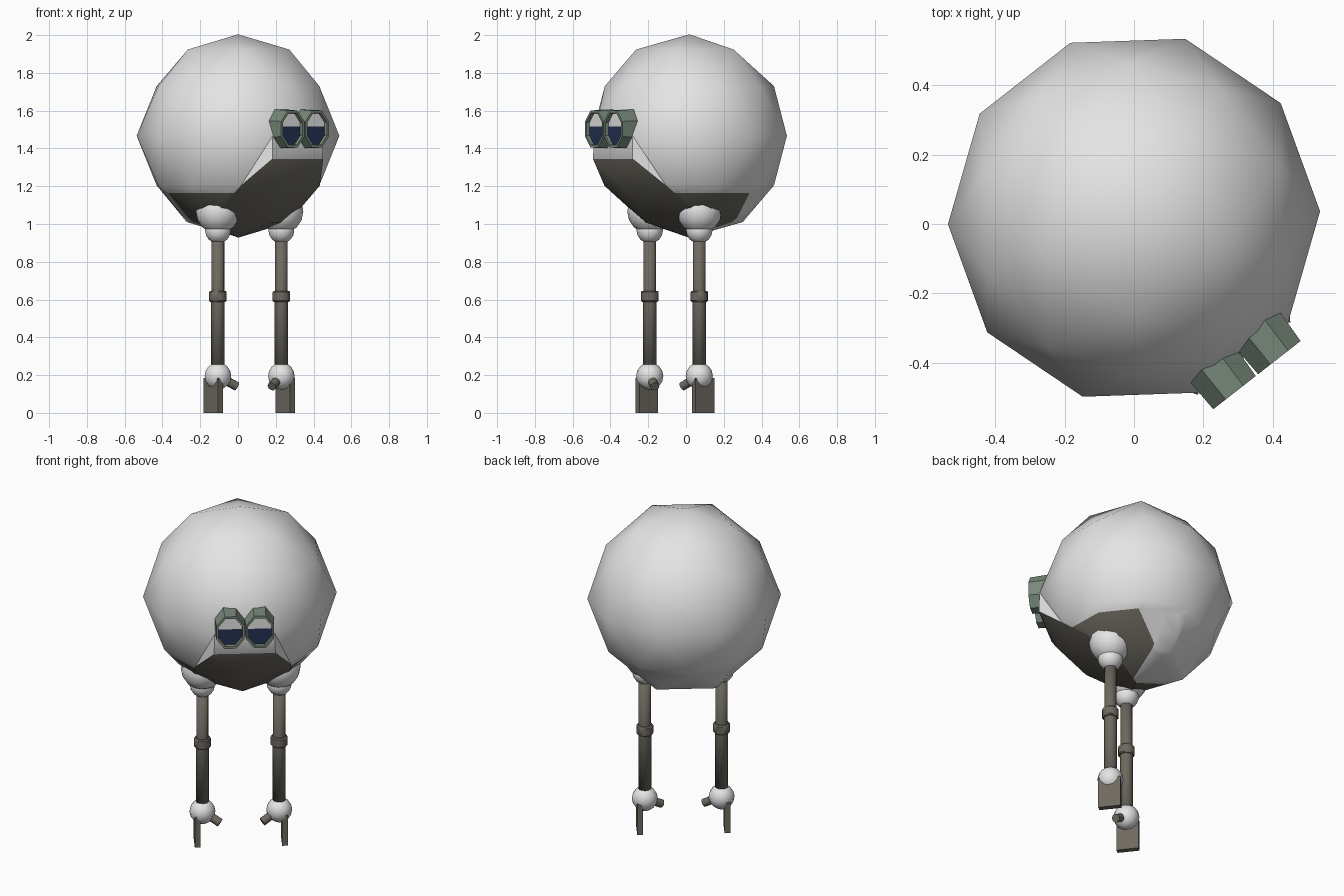
import bpy, bmesh, math
from mathutils import Matrix, Vector

cube = bpy.data.objects.get("Cube")
if cube:
    bpy.data.objects.remove(cube)

# Local frame: +X is the way the robot looks, +Y is its left
FRAME = Matrix.Translation((0, 0.018, 0)) @ Matrix.Rotation(math.radians(-52), 4, 'Z')
CENTRE, RADIUS = Vector((0, 0, 1.467)), 0.537
LEG_X, LEG_Y = 0.10, 0.213


def material(name, *rgb):
    m = bpy.data.materials.new(name)
    m.use_nodes = True
    m.diffuse_color = (*rgb, 1)
    m.node_tree.nodes["Principled BSDF"].inputs["Base Color"].default_value = (*rgb, 1)
    return m


WHITE = material("shell white", 0.78, 0.78, 0.78)
BROWN = material("panel brown", 0.155, 0.143, 0.118)
GREEN = material("goggle green", 0.19, 0.25, 0.20)
NAVY = material("lens navy", 0.018, 0.03, 0.085)


def finish(name, bm, mats, angle=None, mirror=False):
    """Turn a bmesh into an object in the robot frame."""
    bmesh.ops.recalc_face_normals(bm, faces=bm.faces[:])
    me = bpy.data.meshes.new(name)
    bm.to_mesh(me)
    bm.free()
    ob = bpy.data.objects.new(name, me)
    bpy.context.collection.objects.link(ob)
    ob.matrix_world = FRAME
    for m in mats:
        me.materials.append(m)
    if angle:
        bpy.ops.object.select_all(action='DESELECT')
        ob.select_set(True)
        bpy.context.view_layer.objects.active = ob
        bpy.ops.object.shade_smooth_by_angle(angle=math.radians(angle))
    if mirror:
        mod = ob.modifiers.new("mirror", 'MIRROR')
        mod.use_axis = (False, True, False)
    return ob


def ball(name, z, r):
    bm = bmesh.new()
    bmesh.ops.create_uvsphere(bm, u_segments=14, v_segments=8, radius=r,
                              matrix=Matrix.Translation((LEG_X, LEG_Y, z)))
    finish(name, bm, [WHITE], 80, True)


def rod(name, start, end, r, soft_end=False):
    """Cylinder; with soft_end the hidden start is open and the end cap is shaded smooth."""
    start, end = Vector(start), Vector(end)
    d = end - start
    m = Matrix.Translation((start + end) / 2) @ d.to_track_quat('Z', 'Y').to_matrix().to_4x4()
    bm = bmesh.new()
    bmesh.ops.create_cone(bm, cap_ends=True, segments=12, radius1=r, radius2=r,
                          depth=d.length, matrix=m)
    if soft_end:
        cap = [f for f in bm.faces if len(f.verts) > 4
               and (f.calc_center_median() - start).length < r]
        bmesh.ops.delete(bm, geom=cap, context='FACES_ONLY')
    return finish(name, bm, [BROWN], 120 if soft_end else 40, True)


def sphere_mesh():
    """Faceted ball whose two middle rings are drawn in a little."""
    bm = bmesh.new()
    bmesh.ops.create_icosphere(bm, subdivisions=2, radius=RADIUS,
                               matrix=Matrix.Rotation(math.pi, 4, 'Z'))
    for v in bm.verts:
        if 0.2 < abs(v.co.z) < 0.35:
            flat = v.co.xy.normalized() * 0.448
            v.co = (flat.x, flat.y, math.copysign(0.263, v.co.z))
        v.co += CENTRE
    return bm


# Body shell with dark hip panels cut into its underside
HIP_TOP = 1.165
bm = sphere_mesh()


def cut(co, no):
    low = [f for f in bm.faces if f.calc_center_median().z < HIP_TOP]
    geom = low + list({e for f in low for e in f.edges}) + list({v for f in low for v in f.verts})
    bmesh.ops.bisect_plane(bm, geom=geom, plane_co=co, plane_no=no, dist=1e-5)


bmesh.ops.bisect_plane(bm, geom=bm.verts[:] + bm.edges[:] + bm.faces[:],
                       plane_co=(0, 0, HIP_TOP), plane_no=(0, 0, 1), dist=1e-5)
for side in (1, -1):
    cut((0.03, 0, 1), (1, 0.82 * side, 0))
    cut((-0.15, 0.22 * side, 1), (1, -0.3 * side, 0))
for f in bm.faces:
    c = f.calc_center_median()
    y = abs(c.y)
    if c.z < HIP_TOP and c.x > 0.03 - 0.82 * y and c.x > -0.15 + 0.3 * (y - 0.22):
        f.material_index = 1
finish("body_shell", bm, [WHITE, BROWN], 60)

# Chin: lower front of the shell pushed out to a straight lip, white above it
src = sphere_mesh()
bm = bmesh.new()
for v in src.verts:
    if v.co.z < 1.24 and v.co.x > -0.01 and abs(v.co.y) < 0.3:
        bm.verts.new(CENTRE + (v.co - CENTRE) * 1.005)
src.free()
for side in (1, -1):
    bm.verts.new((0.515, 0.17 * side, 1.345))
    bm.verts.new((0.511, 0.166 * side, 1.467))
bmesh.ops.convex_hull(bm, input=bm.verts[:])
bmesh.ops.delete(bm, geom=[v for v in bm.verts if not v.link_faces], context='VERTS')
for f in bm.faces:
    f.material_index = int(max(v.co.z for v in f.verts) < 1.4)
finish("chin_plate", bm, [WHITE, BROWN], 50)


# Goggles: tapered octagonal barrels with a recessed two-tone lens
def octagon(bm, x, scale):
    pts = [math.radians(22.5 + 45 * i) for i in range(8)]
    return [bm.verts.new((x, 0.082 + 0.086 * scale * math.cos(a),
                          1.503 + 0.108 * scale * math.sin(a))) for a in pts]


bm = bmesh.new()
rings = [octagon(bm, x, s) for x, s in ((0.425, 1.06), (0.576, 0.98), (0.576, 0.84), (0.548, 0.81))]
for a, b in zip(rings, rings[1:]):
    for i in range(8):
        j = (i + 1) % 8
        bm.faces.new((a[i], a[j], b[j], b[i]))
bm.faces.new(rings[0])
finish("goggle_barrel", bm, [GREEN], mirror=True)

bm = bmesh.new()
bm.faces.new(octagon(bm, 0.556, 0.83))
bmesh.ops.bisect_plane(bm, geom=bm.verts[:] + bm.edges[:] + bm.faces[:],
                       plane_co=(0, 0, 1.515), plane_no=(0, 0, 1))
for f in bm.faces:
    f.material_index = int(f.calc_center_median().z < 1.515)
finish("goggle_lens", bm, [WHITE, NAVY], mirror=True)

# Legs
ball("hip_ball", 1.067, 0.119)
ball("hip_joint", 0.967, 0.07)
ball("ankle_ball", 0.195, 0.072)
rod("upper_leg", (LEG_X, LEG_Y, 0.60), (LEG_X, LEG_Y, 0.96), 0.034, True)
rod("lower_leg", (LEG_X, LEG_Y, 0.60), (LEG_X, LEG_Y, 0.22), 0.036, True)
collar = rod("knee_collar", (LEG_X, LEG_Y, 0.588), (LEG_X, LEG_Y, 0.646), 0.047)
bevel = collar.modifiers.new("bevel", 'BEVEL')
bevel.width, bevel.segments = 0.006, 1

# Ankle spur pointing inward and down
ankle = Vector((LEG_X, LEG_Y, 0.195))
rod("ankle_spur", ankle, ankle + Vector((0.04, -0.096, -0.055)), 0.024)

# Foot blade
bm = bmesh.new()
bmesh.ops.create_cube(bm, size=1, matrix=Matrix.Translation((LEG_X - 0.003, LEG_Y + 0.029, 0.093))
                      @ Matrix.Diagonal((0.125, 0.032, 0.186, 1)))
finish("foot_blade", bm, [BROWN], mirror=True)
